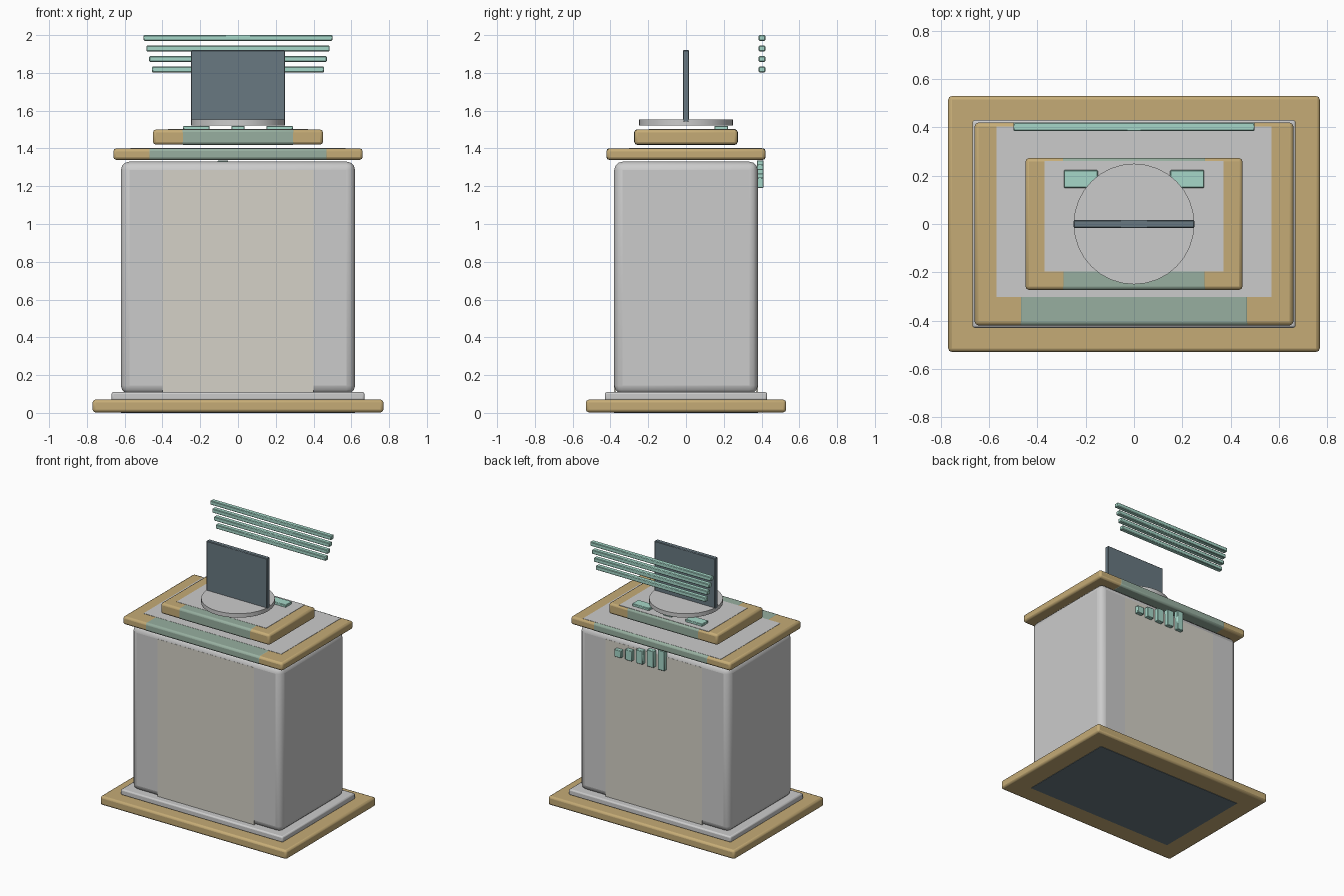
import bpy, math

if "Cube" in bpy.data.objects:
    bpy.data.objects.remove(bpy.data.objects["Cube"])


def mat(name, r, g, b):
    m = bpy.data.materials.new(name)
    m.diffuse_color = (r, g, b, 1)
    m.use_nodes = True
    m.node_tree.nodes["Principled BSDF"].inputs["Base Color"].default_value = m.diffuse_color
    return m


GOLD = mat("gold", 0.56, 0.41, 0.18)
GREEN = mat("mint", 0.38, 0.68, 0.58)
SAGE = mat("sage", 0.31, 0.43, 0.35)
CREAM = mat("cream", 0.66, 0.64, 0.57)
SLATE = mat("slate", 0.14, 0.19, 0.22)


def box(name, x, y, z, m=None, bevel=0.0, segs=2):
    """Box from (min, max) pairs with an optional rounded edge."""
    bpy.ops.mesh.primitive_cube_add(
        size=1, location=[(a + b) / 2 for a, b in (x, y, z)])
    o = bpy.context.object
    o.name = name
    o.scale = [b - a for a, b in (x, y, z)]
    bpy.ops.object.transform_apply(location=False, rotation=False, scale=True)
    if m:
        o.data.materials.append(m)
    if bevel:
        mod = o.modifiers.new("round", "BEVEL")
        mod.width = bevel
        mod.segments = segs
        bpy.ops.object.shade_smooth_by_angle(angle=math.radians(35))
    return o


def sym(h):
    return (-h, h)


# Stepped foot
box("base_slab", sym(0.77), sym(0.53), (0.003, 0.07), GOLD, 0.015)
box("base_underside", sym(0.62), sym(0.38), (0.0, 0.01), SLATE)
box("plinth", sym(0.67), sym(0.43), (0.065, 0.11), None, 0.01)

# Main cabinet with inlaid front and back panels
box("cabinet_body", sym(0.62), sym(0.38), (0.10, 1.33), None, 0.045, 3)
for name, s in (("front_panel", -1), ("back_panel", 1)):
    box(name, sym(0.40), sorted((s * 0.37, s * 0.381)), (0.11, 1.285), CREAM)


# Two top tiers, each with a green band and a grey top inlay
def tier(name, hx, hy, z0, z1, band, inlay):
    e = 0.001
    box(name, sym(hx), sym(hy), (z0, z1), GOLD, 0.015)
    box(name + "_band", sym(band), sym(hy + e), (z0 - e, z1 + e), SAGE, 0.015)
    box(name + "_inlay", sym(inlay), (-hy * 0.72, hy * 0.96),
        (z1 - 0.01, z1 + 2 * e))


tier("lower_tier", 0.66, 0.42, 1.34, 1.40, 0.48, 0.57)
tier("upper_tier", 0.45, 0.273, 1.42, 1.50, 0.305, 0.37)

# Small pads on the upper tier
for i, x in enumerate((-0.22, 0, 0.22)):
    w = 0.07 if x else 0.035
    box(f"pad_{i}", (x - w, x + w), (0.15, 0.223), (1.50, 1.52), GREEN, 0.003, 1)

# Round stand and upright plate
bpy.ops.mesh.primitive_cylinder_add(
    vertices=32, radius=0.25, depth=0.03, location=(0, 0, 1.537))
bpy.context.object.name = "round_stand"
bpy.ops.object.shade_smooth_by_angle(angle=math.radians(35))
box("upright_plate", sym(0.25), sym(0.017), (1.54, 1.92), SLATE, 0.004, 1)

# Floating horizontal bars behind, widening upward
for i in range(4):
    z = 1.803 + i * 0.0557
    box(f"rail_{i}", sym(0.455 + i * 0.015), (0.385, 0.42),
        (z, z + 0.03), GREEN, 0.004, 1)

# Row of rising bars on the back
for i in range(5):
    x = 0.28 - i * 0.09
    box(f"back_bar_{i}", (x - 0.0275, x + 0.0275), (0.375, 0.41),
        (1.19, 1.245 + i * 0.023), GREEN, 0.003, 1)
